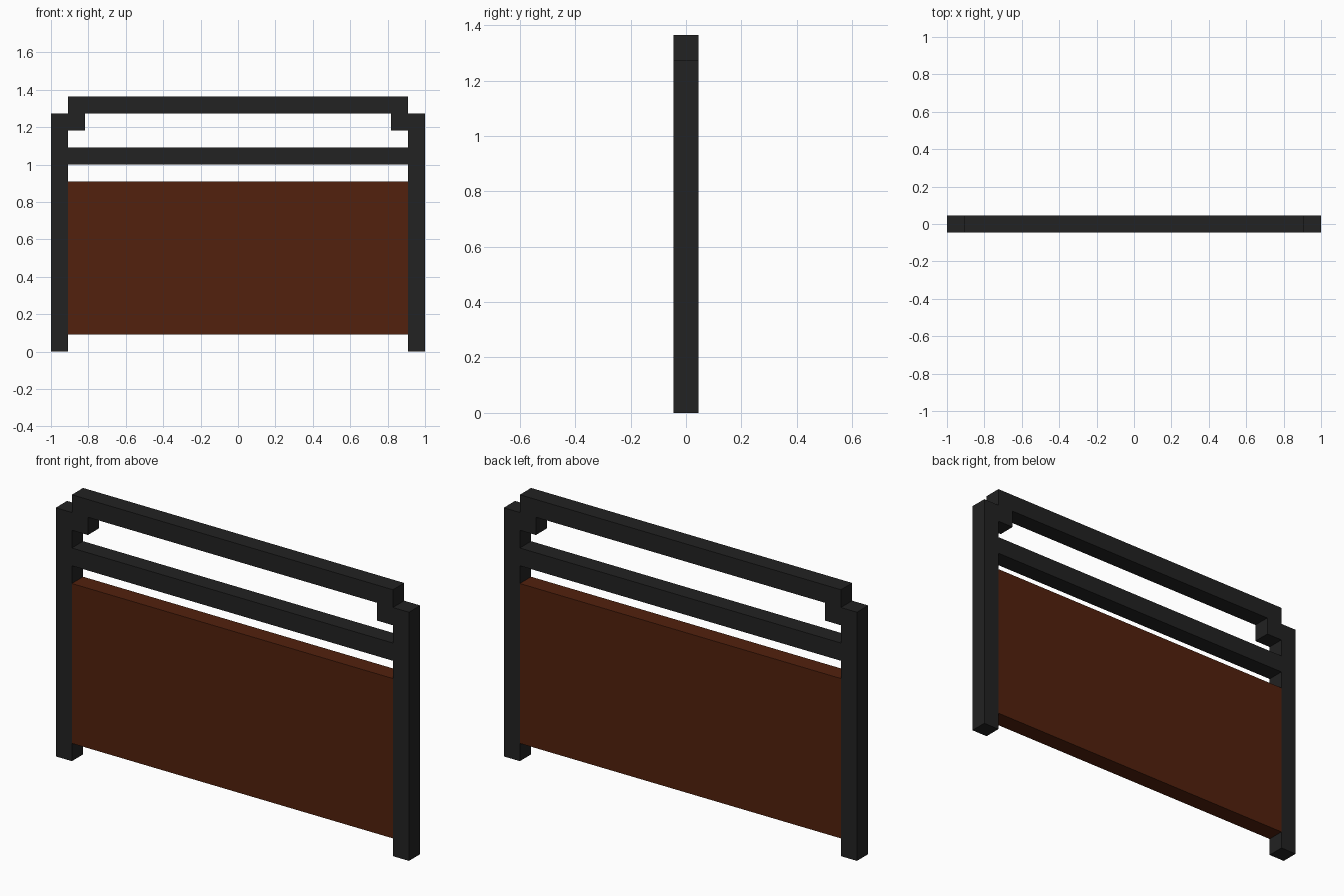
import bpy

if "Cube" in bpy.data.objects:
    bpy.data.objects.remove(bpy.data.objects["Cube"])

U = 1 / 11  # bar thickness


def material(name, rgb):
    m = bpy.data.materials.new(name)
    m.diffuse_color = (*rgb, 1)
    m.use_nodes = True
    m.node_tree.nodes["Principled BSDF"].inputs["Base Color"].default_value = m.diffuse_color
    return m


black = material("black_metal", (0.016, 0.016, 0.016))
brown = material("brown_wood", (0.085, 0.015, 0.004))


def prism(name, outline, mat):
    """Extrude an x-z outline (in bar units) through the full depth."""
    n = len(outline)
    verts = [(x * U, y * U, z * U) for y in (-0.5, 0.5) for x, z in outline]
    faces = [list(range(n)), list(range(2 * n - 1, n - 1, -1))]
    faces += [[i, i + n, (i + 1) % n + n, (i + 1) % n] for i in range(n)]
    mesh = bpy.data.meshes.new(name)
    mesh.from_pydata(verts, [], faces)
    mesh.materials.append(mat)
    ob = bpy.data.objects.new(name, mesh)
    bpy.context.collection.objects.link(ob)
    return ob


def box(name, x0, x1, z0, z1, mat):
    return prism(name, [(x0, z0), (x1, z0), (x1, z1), (x0, z1)], mat)


# side posts
box("left_post", -11, -10, 0, 14, black)
box("right_post", 10, 11, 0, 14, black)

# top rail with down-turned ends
prism("top_rail", [(-10, 13), (-9, 13), (-9, 14), (9, 14), (9, 13),
                   (10, 13), (10, 15), (-10, 15)], black)

# middle rail and wooden panel
box("middle_rail", -10, 10, 11, 12, black)
box("panel", -10, 10, 1, 10, brown)
